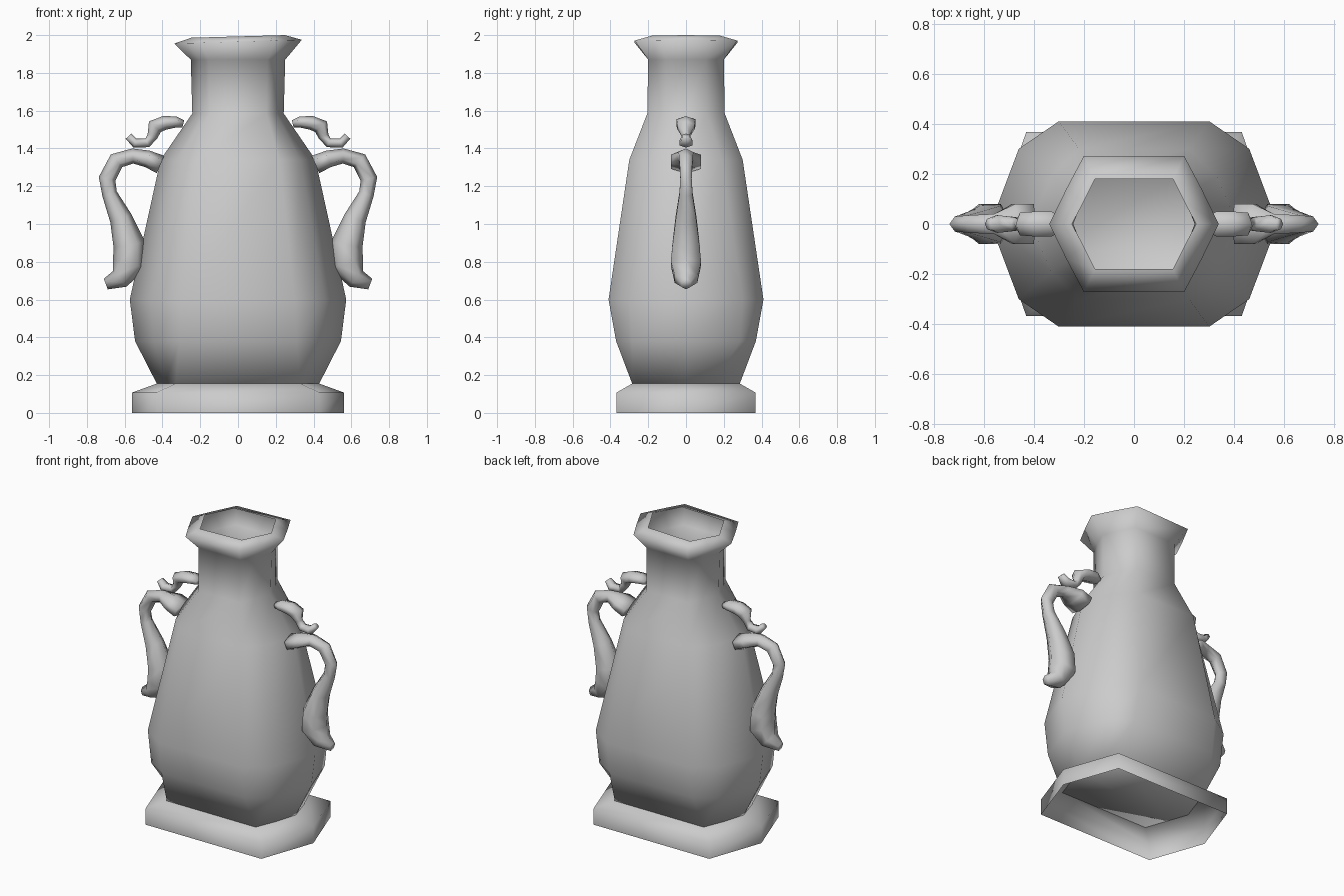
import bpy, bmesh, math
from mathutils import Vector

old = bpy.data.objects.get("Cube")
if old:
    bpy.data.objects.remove(old)

clay = bpy.data.materials.new("grey_clay")
clay.use_nodes = True
GREY = (0.6, 0.6, 0.6, 1)
clay.diffuse_color = GREY
clay.node_tree.nodes["Principled BSDF"].inputs["Base Color"].default_value = GREY


def loft(name, rings, cap_start=False, cap_end=False):
    """Skin a list of equal-length point rings into one smooth object."""
    bm = bmesh.new()
    rows = [[bm.verts.new(p) for p in ring] for ring in rings]
    for low, high in zip(rows, rows[1:]):
        n = len(low)
        for i in range(n):
            j = (i + 1) % n
            bm.faces.new((low[i], low[j], high[j], high[i]))
    if cap_start:
        bm.faces.new(rows[0][::-1])
    if cap_end:
        bm.faces.new(rows[-1])
    bmesh.ops.recalc_face_normals(bm, faces=bm.faces)
    mesh = bpy.data.meshes.new(name)
    bm.to_mesh(mesh)
    bm.free()
    mesh.materials.append(clay)
    mesh.shade_smooth()
    obj = bpy.data.objects.new(name, mesh)
    bpy.context.collection.objects.link(obj)
    return obj


def outline(z, side, front, mid=None, tilt=0):
    """Ring through the end point, an optional shoulder and the front corner."""
    quarter = [(side, 0)] + ([mid] if mid else []) + [front]
    half = quarter + [(-x, y) for x, y in reversed(quarter)]
    ring = half + [(x, -y) for x, y in reversed(half[1:-1])]
    return [Vector((x, y, z + tilt * x)) for x, y in ring]


# Vase body: floor, belly, shoulder, neck and flared lip
body = [
    outline(0.155, 0.43, (0.33, 0.285), (0.385, 0.15)),
    outline(0.38, 0.545, (0.31, 0.37), (0.445, 0.285)),
    outline(0.60, 0.573, (0.30, 0.41), (0.46, 0.30)),
    outline(1.34, 0.41, (0.22, 0.30), (0.33, 0.19)),
    outline(1.585, 0.242, (0.15, 0.205), (0.20, 0.11)),
    outline(1.87, 0.25, (0.155, 0.20), (0.205, 0.105)),
    outline(1.965, 0.338, (0.20, 0.272), (0.27, 0.14), 0.03),
    outline(1.993, 0.248, (0.155, 0.18), (0.20, 0.09), 0.028),
]
loft("vase_body", body, cap_start=True)

# Plinth: open hexagonal skirt with a sloping top
loft("plinth", [
    outline(0, 0.56, (0.43, 0.367)),
    outline(0.108, 0.56, (0.43, 0.367)),
    outline(0.155, 0.43, (0.33, 0.285)),
])


def limb(name, path, mirror):
    """Six-sided tube along (x, z, in-plane radius, depth radius) stations."""
    rings = []
    for i, (x, z, r, depth) in enumerate(path):
        a, b = path[max(i - 1, 0)], path[min(i + 1, len(path) - 1)]
        t = Vector((b[0] - a[0], b[1] - a[1])).normalized()
        ring = []
        for k in range(6):
            c, s = math.cos(k * math.pi / 3), math.sin(k * math.pi / 3)
            ring.append(Vector((mirror * (x - t.y * r * c), depth * s / 0.866, z + t.x * r * c)))
        rings.append(ring)
    loft(name, rings, True, True)


handle = [
    (0.41, 1.315, 0.05, 0.08), (0.48, 1.345, 0.045, 0.08), (0.557, 1.36, 0.04, 0.04),
    (0.643, 1.335, 0.045, 0.035), (0.693, 1.24, 0.045, 0.03), (0.68, 1.16, 0.04, 0.035),
    (0.62, 1.03, 0.06, 0.055), (0.575, 0.89, 0.085, 0.072), (0.575, 0.79, 0.09, 0.08),
    (0.625, 0.71, 0.055, 0.06), (0.70, 0.682, 0.03, 0.025),
]
scroll = [
    (0.29, 1.53, 0.02, 0.03), (0.33, 1.54, 0.03, 0.05), (0.39, 1.535, 0.037, 0.05),
    (0.44, 1.515, 0.042, 0.045), (0.453, 1.465, 0.028, 0.02), (0.48, 1.43, 0.025, 0.028),
    (0.545, 1.428, 0.025, 0.035), (0.58, 1.465, 0.02, 0.02),
]

# Handles and the small scrolls above them, on both sides
for label, mirror in (("left", 1), ("right", -1)):
    limb(label + "_handle", handle, mirror)
    limb(label + "_scroll", scroll, mirror)
